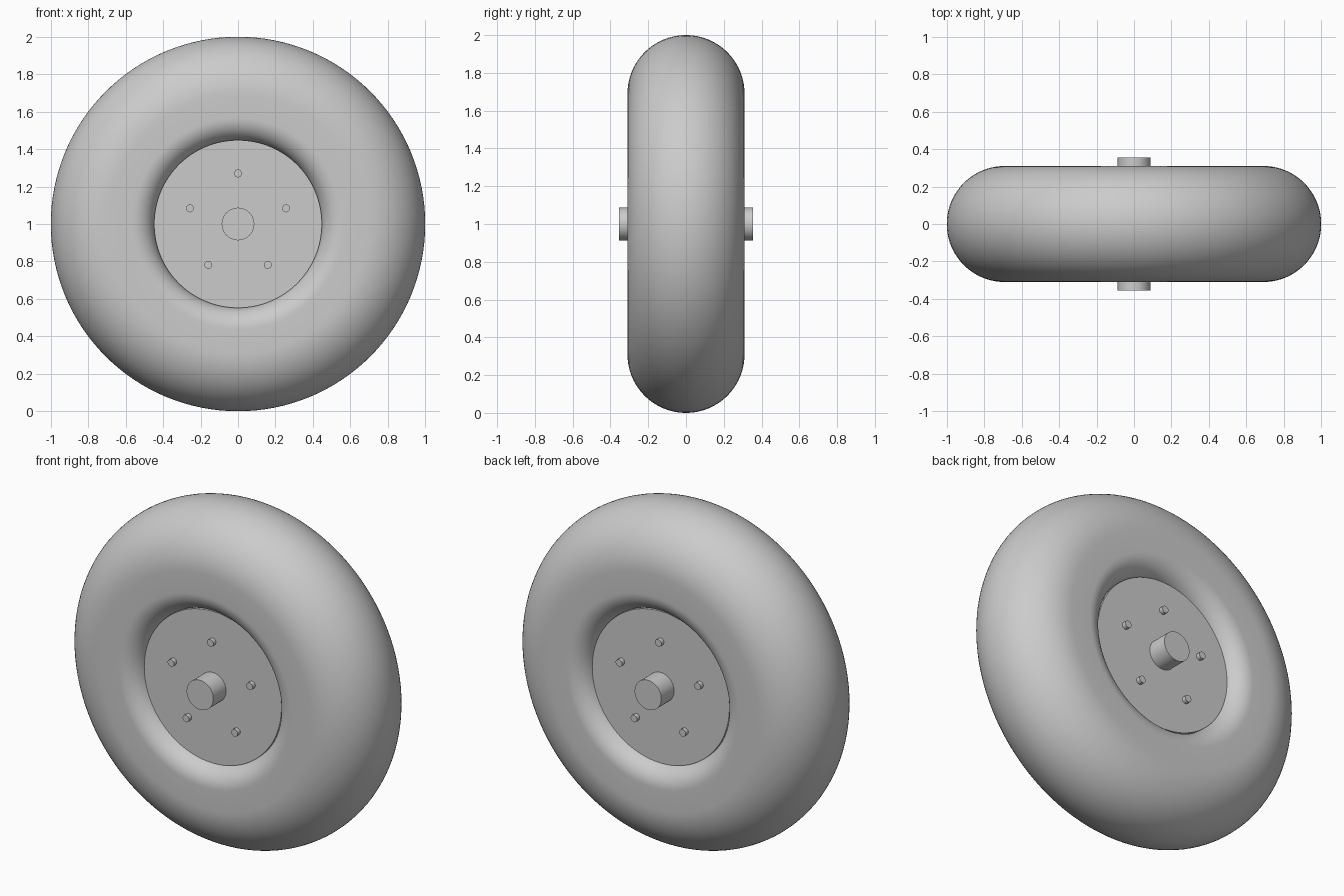
import bpy, bmesh
from math import sin, cos, pi, radians
from mathutils import Matrix, Vector

cube = bpy.data.objects.get("Cube")
if cube:
    bpy.data.objects.remove(cube, do_unlink=True)

grey = bpy.data.materials.new("light_grey")
grey.use_nodes = True
GREY = (0.6, 0.6, 0.6, 1)
grey.diffuse_color = GREY
grey.node_tree.nodes["Principled BSDF"].inputs["Base Color"].default_value = GREY

CENTRE = Vector((0, 0, 1))
HALF_WIDTH = 0.31
HUB_RADIUS, HUB_FACE = 0.445, 0.235


def finish(bm, name):
    mesh = bpy.data.meshes.new(name)
    bmesh.ops.recalc_face_normals(bm, faces=bm.faces)
    bm.to_mesh(mesh)
    bm.free()
    obj = bpy.data.objects.new(name, mesh)
    obj.location = CENTRE
    mesh.materials.append(grey)
    bpy.context.collection.objects.link(obj)
    bpy.ops.object.select_all(action='DESELECT')
    obj.select_set(True)
    bpy.context.view_layer.objects.active = obj
    bpy.ops.object.shade_smooth_by_angle(angle=radians(35))
    return obj


def cylinder(name, radius, y0, y1, x=0, z=0, sides=48):
    bm = bmesh.new()
    place = Matrix.Translation((x, (y0 + y1) / 2, z)) @ Matrix.Rotation(pi / 2, 4, 'X')
    bmesh.ops.create_cone(bm, cap_ends=True, segments=sides, radius1=radius,
                          radius2=radius, depth=abs(y1 - y0), matrix=place)
    return finish(bm, name)


def arc(r, y, radius, start, end, steps):
    angles = [radians(start + (end - start) * i / steps) for i in range(steps + 1)]
    return [(r + radius * cos(a), y + radius * sin(a)) for a in angles]


# Tire: round tread, flat sidewalls, small rounded lips around the hub
lip = 0.12
profile = (arc(1 - HALF_WIDTH, 0, HALF_WIDTH, -90, 90, 40)
           + arc(HUB_RADIUS + lip, HALF_WIDTH - lip, lip, 90, 180, 14)
           + arc(HUB_RADIUS + lip, lip - HALF_WIDTH, lip, 180, 270, 14))
bm = bmesh.new()
ring = [bm.verts.new((r, y, 0)) for r, y in profile]
edges = [bm.edges.new((ring[i - 1], ring[i])) for i in range(len(ring))]
bmesh.ops.spin(bm, geom=ring + edges, cent=(0, 0, 0), axis=(0, 1, 0),
               angle=2 * pi, steps=128, use_merge=True)
bmesh.ops.remove_doubles(bm, verts=bm.verts, dist=0.0001)
finish(bm, "tire")

# Hub disc and the axle through it
cylinder("hub", HUB_RADIUS + 0.003, -HUB_FACE, HUB_FACE, sides=128)
cylinder("axle", 0.087, -0.355, 0.355, sides=64)

# Five bolts on each face
for side, label in ((-1, "front"), (1, "back")):
    for i in range(5):
        a = pi / 2 + i * 2 * pi / 5
        cylinder(f"{label}_bolt_{i + 1}", 0.021, side * (HUB_FACE - 0.02),
                 side * (HUB_FACE + 0.025), 0.27 * cos(a), 0.27 * sin(a), 24)
